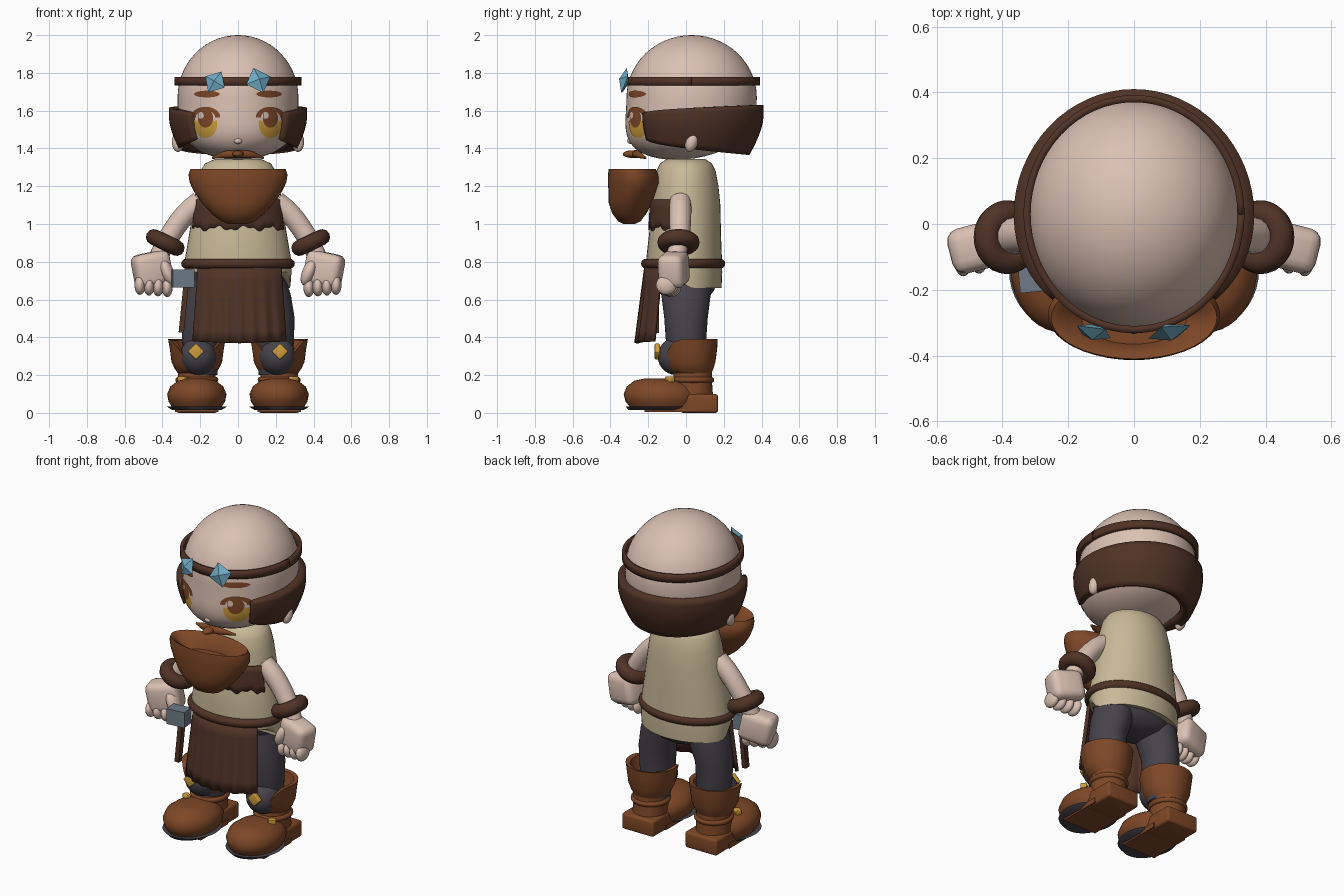
import bpy, bmesh
from math import sin, cos, pi, radians, sqrt
from mathutils import Vector, Matrix, Euler

if "Cube" in bpy.data.objects:
    bpy.data.objects.remove(bpy.data.objects["Cube"], do_unlink=True)


def material(name, r, g, b):
    m = bpy.data.materials.new(name)
    m.use_nodes = True
    m.diffuse_color = (r, g, b, 1)
    m.node_tree.nodes["Principled BSDF"].inputs["Base Color"].default_value = (r, g, b, 1)
    return m


SKIN = material("skin", .71, .53, .45)
BROWN = material("dark_leather", .08, .032, .019)
RUST = material("rust_leather", .21, .064, .02)
BEIGE = material("beige_cloth", .58, .485, .31)
GREY = material("dark_grey_cloth", .063, .056, .07)
GOLD = material("gold", .62, .34, .045)
BLUE = material("blue_crystal", .16, .4, .54)
STEEL = material("steel", .156, .195, .242)


def finish(bm, name, mat, smooth=True, recalc=True):
    if recalc:
        bmesh.ops.recalc_face_normals(bm, faces=bm.faces)
    me = bpy.data.meshes.new(name)
    bm.to_mesh(me)
    bm.free()
    me.materials.append(mat)
    ob = bpy.data.objects.new(name, me)
    bpy.context.collection.objects.link(ob)
    if smooth:
        bpy.ops.object.select_all(action='DESELECT')
        ob.select_set(True)
        bpy.context.view_layer.objects.active = ob
        bpy.ops.object.shade_smooth_by_angle(angle=radians(45))
    return ob


def place(loc, size=(1, 1, 1), rot=(0, 0, 0)):
    return Matrix.LocRotScale(Vector(loc), Euler(rot), Vector(size))


def loft(name, rings, mat, dz=lambda i, a: 0, n=40):
    """Stacked ellipses (cx, cy, z, rx, ry); dz shifts points by ring and angle."""
    bm = bmesh.new()
    rows = []
    for i, (cx, cy, z, rx, ry) in enumerate(rings):
        rows.append([bm.verts.new((cx + rx * cos(a), cy + ry * sin(a), z + dz(i, a)))
                     for a in (2 * pi * k / n for k in range(n))])
    for lo, hi in zip(rows, rows[1:]):
        for k in range(n):
            j = (k + 1) % n
            bm.faces.new((lo[k], lo[j], hi[j], hi[k]))
    bm.faces.new(rows[0][::-1])
    bm.faces.new(rows[-1])
    return finish(bm, name, mat)


def sheet(name, nu, nv, fn, mat, thick=0.0):
    """Curved panel from fn(u, v), wound to face outwards and thickened inwards."""
    bm = bmesh.new()
    g = [[bm.verts.new(fn(u / nu, v / nv)) for v in range(nv + 1)] for u in range(nu + 1)]
    for u in range(nu):
        for v in range(nv):
            bm.faces.new((g[u][v], g[u + 1][v], g[u + 1][v + 1], g[u][v + 1]))
    ob = finish(bm, name, mat, recalc=False)
    if thick:
        ob.modifiers.new("thickness", 'SOLIDIFY').thickness = thick
    return ob


def ball(name, loc, size, mat, rot=(0, 0, 0)):
    bm = bmesh.new()
    bmesh.ops.create_uvsphere(bm, u_segments=24, v_segments=14, radius=1, matrix=place(loc, size, rot))
    return finish(bm, name, mat)


def box(name, loc, size, mat, rot=(0, 0, 0), bevel=0.0):
    bm = bmesh.new()
    bmesh.ops.create_cube(bm, size=1, matrix=place(loc, size, rot))
    if bevel:
        bmesh.ops.bevel(bm, geom=bm.edges[:], offset=bevel, segments=3, profile=.5, affect='EDGES')
    return finish(bm, name, mat)


def gem(name, loc, size, mat, rot=(0, 0, 0)):
    bm = bmesh.new()
    bmesh.ops.create_uvsphere(bm, u_segments=4, v_segments=2, radius=1, matrix=place(loc, size, rot))
    return finish(bm, name, mat, smooth=False)


def ring(name, loc, rx, ry, tube, mat, rot=(0, 0, 0)):
    bm = bmesh.new()
    m = place(loc, (1, 1, 1), rot)
    n, k = 48, 12
    g = [[bm.verts.new(m @ Vector(((rx + tube * cos(b)) * cos(a), (ry + tube * cos(b)) * sin(a), tube * sin(b))))
          for b in (2 * pi * j / k for j in range(k))] for a in (2 * pi * i / n for i in range(n))]
    for i in range(n):
        for j in range(k):
            bm.faces.new((g[i][j], g[(i + 1) % n][j], g[(i + 1) % n][(j + 1) % k], g[i][(j + 1) % k]))
    return finish(bm, name, mat)


def tube(name, pts, mat):
    """Round limb through (x, y, z, radius) points."""
    cu = bpy.data.curves.new(name, 'CURVE')
    cu.dimensions, cu.bevel_depth, cu.bevel_resolution, cu.use_fill_caps = '3D', 1, 5, True
    sp = cu.splines.new('BEZIER')
    sp.bezier_points.add(len(pts) - 1)
    for p, (x, y, z, r) in zip(sp.bezier_points, pts):
        p.co, p.radius = (x, y, z), r
        p.handle_left_type = p.handle_right_type = 'AUTO'
    cu.materials.append(mat)
    ob = bpy.data.objects.new(name, cu)
    bpy.context.collection.objects.link(ob)
    bpy.ops.object.select_all(action='DESELECT')
    ob.select_set(True)
    bpy.context.view_layer.objects.active = ob
    bpy.ops.object.convert(target='MESH')
    bpy.ops.object.shade_smooth_by_angle(angle=radians(50))


# Head: round crown, fuller jaw set forward
def head_fall(t):
    return abs(t) ** (2 if t > 0 else 3.4)


def head_cy(t):
    return .03 - .085 * min(t, 0) ** 2


def head_y(x, z):
    t = (z - 1.67) / .33
    return head_cy(t) - .345 * sqrt(max(.01, 1 - head_fall(t) - (x / .32) ** 2))


levels = [sin(pi * (k / 28 - .5)) * .9999 for k in range(29)]
loft("head", [(0, head_cy(t), 1.67 + .33 * t, .32 * sqrt(1 - head_fall(t)), .345 * sqrt(1 - head_fall(t)))
              for t in levels], SKIN, n=56)
ball("nose", (0, head_y(0, 1.44) + .006, 1.44), (.022, .016, .016), SKIN)


def decal(name, cx, cz, rx, rz, mat, lift, a0=0, a1=360, inner=0.0):
    def fn(u, v):
        a, r = radians(a0 + (a1 - a0) * u), 1 - (1 - inner) * v
        x, z = cx + rx * r * cos(a), cz + rz * r * sin(a)
        return x, head_y(x, z) - lift, z
    sheet(name, 24, 4, fn, mat)


# Eyes and brows as thin plates, ears and moustache
for s, side in ((1, "left"), (-1, "right")):
    decal(side + "_iris", s * .172, 1.53, .062, .075, GOLD, .004, 165, 375)
    decal(side + "_pupil", s * .172, 1.56, .04, .05, RUST, .006)
    decal(side + "_lash", s * .172, 1.565, .078, .055, RUST, .007, 0, 180, .65)
    decal(side + "_eye_glint", s * .172 - .025, 1.575, .016, .018, SKIN, .009)
    decal(side + "_brow", s * .165, 1.688, .068, .018, RUST, .005)
    ball(side + "_ear", (s * .318, .03, 1.435), (.032, .033, .055), SKIN, (-.3, 0, 0))
    tube(side + "_moustache", [(0, -.268, 1.37, .022), (s * .06, -.255, 1.368, .02),
                               (s * .135, -.215, 1.35, .006)], RUST)
ball("moustache_centre", (0, -.285, 1.37), (.03, .05, .02), RUST)


# Hair wrapping round the back of the head, hugging the cheeks
def hair(u, v):
    a = radians(-42 + 264 * u)
    back = (sin(a) + .67) / 1.67
    lo, hi = 1.445 - .08 * back ** .6, 1.585 + .045 * back ** .5
    z = lo + (hi - lo) * v
    bulge = (1 - .18 * max(0, (1.56 - z) / .19) ** 1.5) * (1 - .1 * (1 - back) ** 4)
    return .37 * bulge * cos(a), .01 + .4 * bulge * sin(a), z


sheet("back_hair", 48, 8, hair, BROWN, .07)


# Flat circlet with crystals
def circlet(u, v):
    a = 2 * pi * u
    return .336 * cos(a), .03 + .362 * sin(a), 1.732 + .046 * v


sheet("circlet", 64, 2, circlet, BROWN, .022)
gem("right_crystal", (-.122, -.328, 1.752), (.062, .026, .066), BLUE, (-.3, .5, -.35))
gem("left_crystal", (.108, -.328, 1.76), (.07, .028, .073), BLUE, (-.3, -.3, .3))

# Tunic, its hem stepping up towards the front
body = [(0, 0, .66, .278, .188), (0, -.005, .745, .283, .197), (0, -.01, .82, .28, .2), (0, -.005, .95, .258, .19),
        (0, 0, 1.1, .235, .182), (0, 0, 1.2, .22, .172), (0, 0, 1.28, .2, .157),
        (0, 0, 1.32, .175, .138), (0, 0, 1.345, .12, .1)]
loft("tunic", body, BEIGE, lambda i, a: .08 * min(1, max(0, .2 - 2.5 * sin(a))) if i == 0 else 0)
ring("belt", (0, -.015, .79), .275, .197, .026, BROWN)


def chest(u, v):
    a = radians(-66 + 132 * u)
    lo = .978 + .01 * sin(u * 25) + .006 * sin(u * 61)
    z = lo + (1.13 - lo) * v
    return (.251 + (1.1 - z) * .13) * sin(a), -(.192 + (1.1 - z) * .06) * cos(a), z


sheet("torn_chest_patch", 60, 4, chest, BROWN, .012)

# Hood hanging on the chest, hollow at the top
loft("hood", [(0, -.3, 1.0, .05, .03), (0, -.3, 1.015, .09, .06), (0, -.3, 1.055, .14, .09),
              (0, -.295, 1.11, .19, .114), (0, -.28, 1.17, .232, .13), (0, -.272, 1.22, .256, .142),
              (0, -.277, 1.26, .262, .136), (0, -.285, 1.29, .252, .125), (0, -.285, 1.275, .225, .1),
              (0, -.285, 1.2, .16, .08)], RUST)


# Pleated apron
def apron(u, v):
    t, w = 2 * u - 1, 1 - v
    pleat = .007 * w * cos(u * 44)
    return (t * (.222 + .028 * w) + .008, -.222 - .045 * w + .085 * abs(t) ** 2.5 + pleat,
            .77 - .4 * w + .01 * w * abs(t))


sheet("apron", 60, 6, apron, BROWN, .02)

# Hammer hanging at the belt
box("hammer_head", (-.292, -.165, .712), (.115, .08, .095), STEEL, (0, 0, .1))
box("hammer_handle", (-.288, -.16, .55), (.028, .035, .25), BROWN, (0, .1, 0))

# Trousers seat
loft("trouser_seat", [(0, 0, .585, .06, .08), (0, 0, .61, .2, .12), (0, 0, .65, .25, .15),
                      (0, 0, .75, .272, .18)], GREY)

for s, side in ((1, "left"), (-1, "right")):
    # Arm, bracelet and fist
    tube(side + "_arm", [(s * .2, -.03, 1.12, .058), (s * .27, -.03, 1.06, .058),
                         (s * .36, -.035, .94, .056), (s * .42, -.05, .83, .05)], SKIN)
    ball(side + "_shoulder", (s * .215, -.03, 1.09), (.062, .058, .065), SKIN)
    ring(side + "_bracelet", (s * .385, -.04, .902), .067, .07, .042, BROWN, (0, s * -.45, 0))
    box(side + "_palm", (s * .455, -.065, .76), (.2, .14, .18), SKIN, (0, s * .2, s * -.25), .04)
    ball(side + "_thumb", (s * .375, -.095, .745), (.035, .05, .075), SKIN, (0, s * .4, 0))
    for k in range(4):
        ball(f"{side}_finger_{k + 1}", (s * (.375 + .048 * k), -.08 - .008 * k, .665 + .004 * k),
             (.029, .055, .052), SKIN)

    # Trouser leg
    x = s * .195
    loft(side + "_leg", [(x, .02, .2, .085, .085), (x, 0, .36, .1, .105), (x, 0, .5, .105, .115),
                         (x * .85, 0, .62, .115, .13), (x * .75, 0, .7, .11, .13)], GREY)
    ball(side + "_knee", (s * .21, -.05, .3), (.098, .1, .1), GREY)
    box(side + "_knee_stud", (s * .222, -.152, .325), (.062, .028, .062), GOLD, (0, pi / 4, 0), .006)

    # Boot: foot, sole, heel, shaft and flared cuff
    x = s * .218
    loft(side + "_sole", [(x, -.14, .015, .13, .165), (x, -.14, .035, .162, .18)], GREY)
    loft(side + "_foot", [(x, -.12, .022, .125, .17), (x, -.128, .06, .15, .192), (x, -.13, .1, .157, .2),
                          (x, -.135, .14, .14, .178), (x, -.145, .17, .1, .13), (x, -.15, .182, .05, .07)], RUST)
    box(side + "_heel", (x, .07, .05), (.22, .2, .1), RUST, bevel=.015)
    box(side + "_sole_bar", (x, -.085, .02), (.23, .27, .03), RUST)
    loft(side + "_boot_shaft", [(x, .03, .06, .105, .12), (x, .035, .12, .1, .105),
                                (x, .035, .26, .1, .1)], RUST)
    ring(side + "_ankle_strap", (x, .035, .175), .098, .098, .016, RUST)
    box(side + "_ankle_buckle", (s * .295, -.085, .178), (.045, .035, .03), GOLD, (0, 0, s * .6), .005)
    loft(side + "_boot_cuff", [(x, .035, .21, .1, .1), (x, .03, .235, .118, .115), (x, .026, .27, .134, .13),
                               (x, .025, .34, .143, .14), (x, .022, .39, .152, .146), (x, .022, .385, .125, .125),
                               (x, .03, .3, .1, .1)],
         RUST, lambda i, a: -(0, .02, .04, .1, .14, .14, .07)[i] * max(0, -sin(a)) ** 4)
